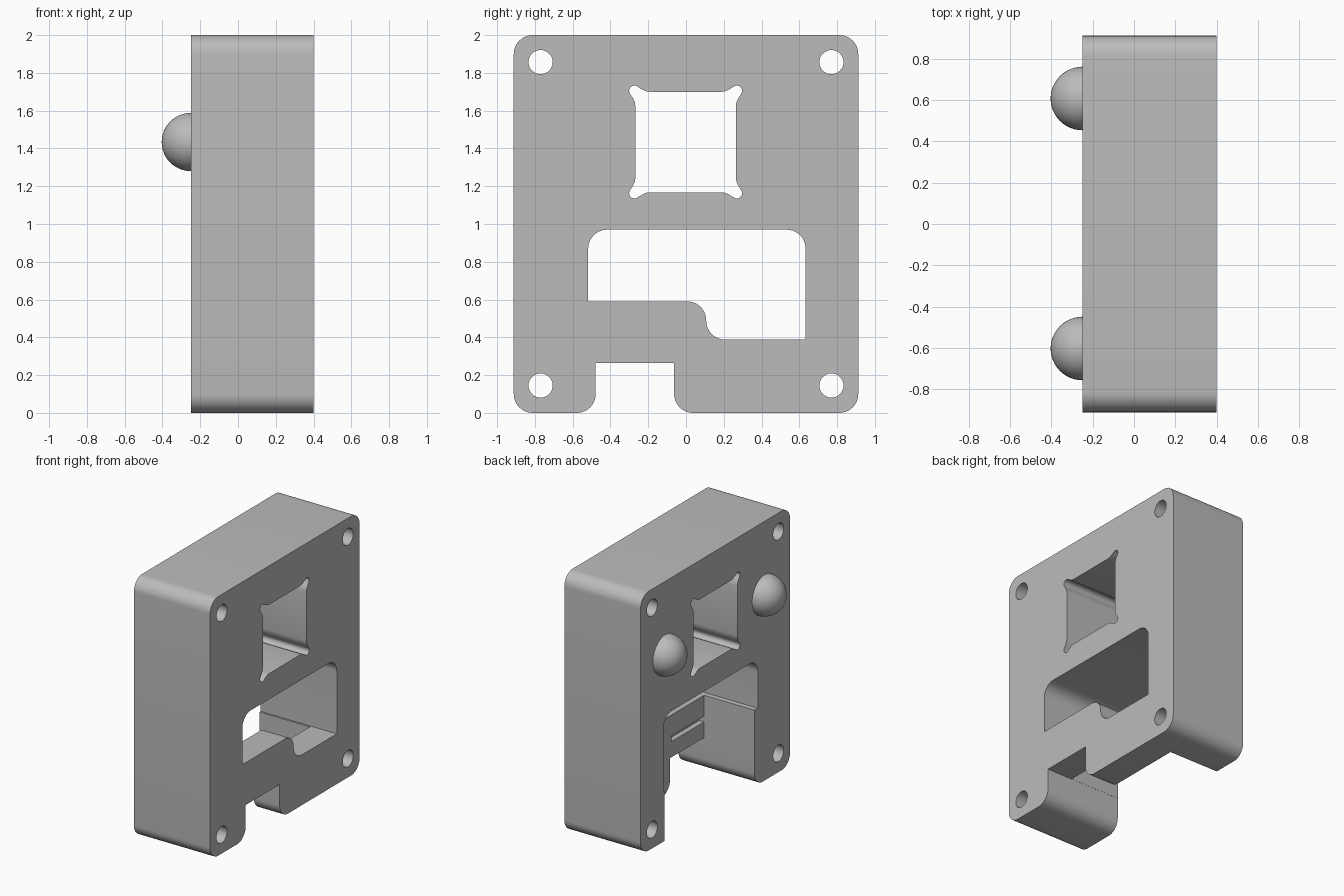
import bpy, bmesh, math
from mathutils import Vector, Matrix

if "Cube" in bpy.data.objects:
    bpy.data.objects.remove(bpy.data.objects["Cube"])

grey = bpy.data.materials.new("plain_grey")
grey.diffuse_color = (0.5, 0.5, 0.5, 1)
grey.use_nodes = True
grey.node_tree.nodes["Principled BSDF"].inputs["Base Color"].default_value = grey.diffuse_color

X0, X1, XP = -0.25, 0.40, 0.18   # back face, front face, rear of the lower plate


def rounded(corners, steps=10):
    """Polygon from (y, z, radius) corners; radius 0 stays sharp."""
    out, n = [], len(corners)
    for i, (y, z, r) in enumerate(corners):
        p = Vector((y, z))
        if r == 0:
            out.append(p)
            continue
        a = (Vector(corners[i - 1][:2]) - p).normalized()
        b = (Vector(corners[(i + 1) % n][:2]) - p).normalized()
        c = p + (a + b) * r            # right-angled corners only
        for k in range(steps + 1):
            t = k / steps * math.pi / 2
            out.append(c - b * r * math.cos(t) - a * r * math.sin(t))
    clean = []
    for q in out:                      # drop coincident points
        if not clean or (q - clean[-1]).length > 1e-4:
            clean.append(q)
    return clean


def slab(name, pts, x0, x1):
    """Extrude a y-z profile along x."""
    bm = bmesh.new()
    face = bm.faces.new([bm.verts.new((x0, p[0], p[1])) for p in pts])
    ext = bmesh.ops.extrude_face_region(bm, geom=[face])
    bmesh.ops.translate(bm, vec=(x1 - x0, 0, 0),
                        verts=[v for v in ext["geom"] if isinstance(v, bmesh.types.BMVert)])
    bmesh.ops.recalc_face_normals(bm, faces=bm.faces)
    return finish(name, bm)


def finish(name, bm):
    me = bpy.data.meshes.new(name)
    bm.to_mesh(me)
    bm.free()
    me.materials.append(grey)
    ob = bpy.data.objects.new(name, me)
    bpy.context.collection.objects.link(ob)
    return ob


def circle(y, z, r, n=32):
    return [(y + r * math.cos(2 * math.pi * k / n), z + r * math.sin(2 * math.pi * k / n))
            for k in range(n)]


# Main block with rounded corners and the bottom notch
R = 0.1
body = slab("housing", rounded([
    (-0.912, 0, R), (-0.478, 0, R), (-0.478, 0.263, 0), (-0.063, 0.263, 0),
    (-0.063, 0, R), (0.912, 0, R), (0.912, 2, R), (-0.912, 2, R)]), X0, X1)

cutters = []

# Stepped window through the full depth
cutters.append(slab("window_cutter", rounded([
    (-0.518, 0.59, 0), (0.007 + R, 0.59, R), (0.007 + R, 0.388, R), (0.633, 0.388, 0),
    (0.633, 0.97, R), (-0.518, 0.97, R)]), X0 - 0.1, X1 + 0.1))

# Rear pocket open to the bottom
cutters.append(slab("pocket_cutter", [(-0.477, -0.1), (0.62, -0.1), (0.62, 0.75), (-0.477, 0.75)],
                    X0 - 0.1, XP))

# Thin groove in the rear of the lower plate
cutters.append(slab("groove_cutter", [(-0.476, 0.385), (-0.08, 0.385), (-0.08, 0.43), (-0.476, 0.43)],
                    XP - 0.05, XP + 0.04))

# Square opening with small relief ears at the corners
half = [(0.266, 0.19), (0.269, 0.21), (0.278, 0.23), (0.292, 0.252)]
c, r = 0.271, 0.028
arc = [(c + r * math.cos(math.radians(a)), c + r * math.sin(math.radians(a)))
       for a in range(-15, 106, 15)]
ear = half + arc + [(b, a) for a, b in reversed(half)]
opening = []
for k in range(4):
    rot = Matrix.Rotation(k * math.pi / 2, 2)
    opening += [rot @ Vector(p) + Vector((-0.002, 1.434)) for p in ear]
cutters.append(slab("opening_cutter", opening, X0 - 0.1, X1 + 0.1))

# Four screw holes
for y in (-0.77, 0.77):
    for z in (0.145, 1.857):
        cutters.append(slab("screw_hole_cutter", circle(y, z, 0.064), X0 - 0.1, X1 + 0.1))

# Apply the cuts
for cut in cutters:
    m = body.modifiers.new(cut.name, "BOOLEAN")
    m.operation, m.solver, m.object = "DIFFERENCE", "EXACT", cut
    cut.hide_render = True
bpy.context.view_layer.update()
result = bpy.data.meshes.new_from_object(
    body.evaluated_get(bpy.context.evaluated_depsgraph_get()))
body.modifiers.clear()
body.data = result
for cut in cutters:
    bpy.data.objects.remove(cut)
parts = [body]

# Two half-sphere bumps on the back face
for name, y in (("left_bump", 0.608), ("right_bump", -0.603)):
    bm = bmesh.new()
    bmesh.ops.create_uvsphere(bm, u_segments=48, v_segments=24, radius=0.154)
    bmesh.ops.bisect_plane(bm, geom=bm.verts[:] + bm.edges[:] + bm.faces[:],
                           plane_co=(0.002, 0, 0), plane_no=(1, 0, 0), clear_outer=True)
    bmesh.ops.translate(bm, vec=(X0, y, 1.434), verts=bm.verts)
    parts.append(finish(name, bm))

# Smooth curved walls, keep edges sharp
for ob in parts:
    bpy.ops.object.select_all(action="DESELECT")
    ob.select_set(True)
    bpy.context.view_layer.objects.active = ob
    bpy.ops.object.shade_smooth_by_angle(angle=math.radians(30))
